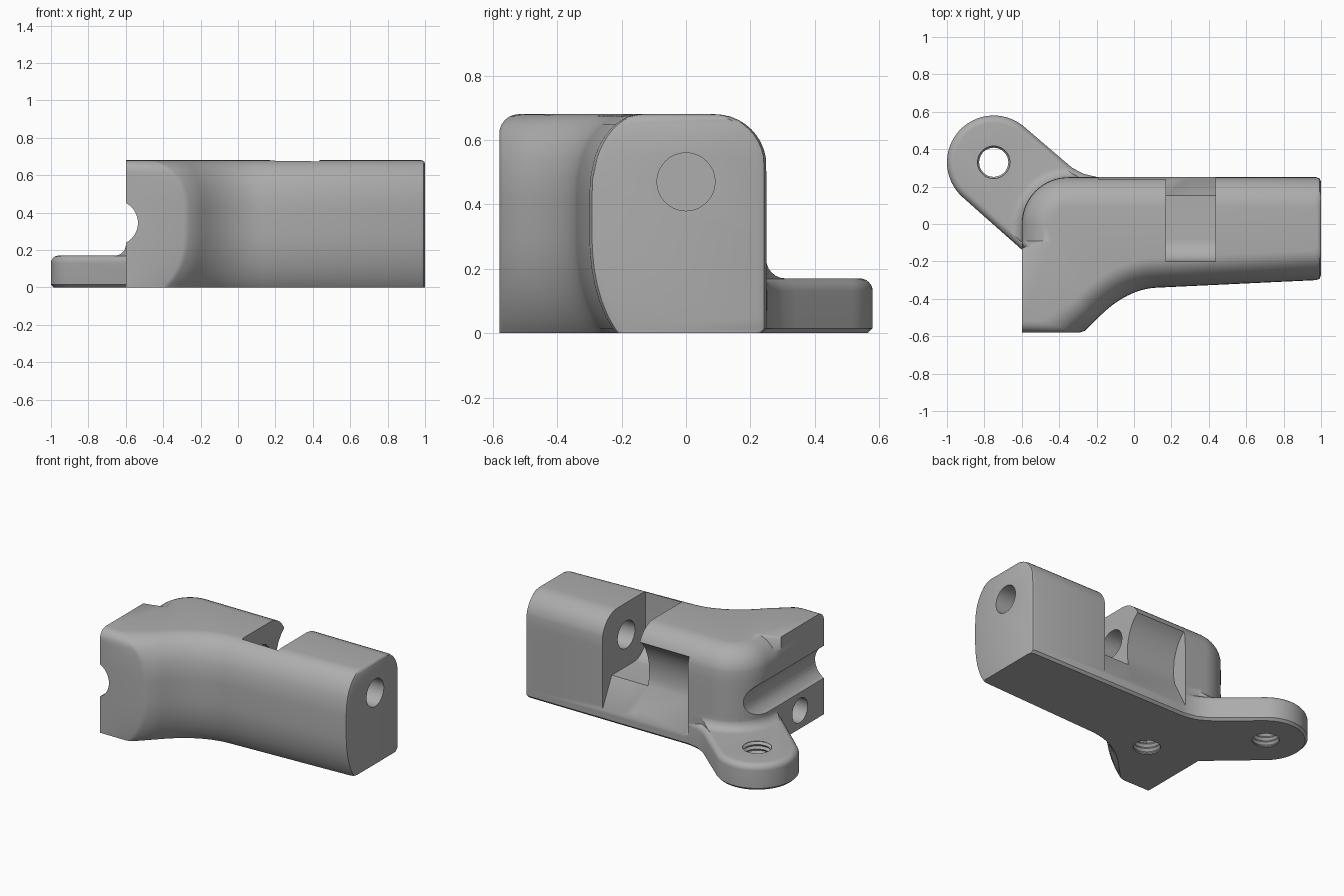
import bpy, bmesh, math
from mathutils import Vector

cube = bpy.data.objects.get("Cube")
if cube:
    bpy.data.objects.remove(cube, do_unlink=True)

grey = bpy.data.materials.new("plain grey")
grey.use_nodes = True
COLOUR = (0.42, 0.42, 0.42, 1)
grey.diffuse_color = COLOUR
grey.node_tree.nodes["Principled BSDF"].inputs["Base Color"].default_value = COLOUR
HEIGHT = 0.68


def loft(name, rings):
    """Closed solid through rings with equal point counts."""
    bm = bmesh.new()
    loops = [[bm.verts.new(p) for p in ring] for ring in rings]
    n = len(loops[0])
    for low, high in zip(loops, loops[1:]):
        for i in range(n):
            j = (i + 1) % n
            bm.faces.new((low[i], low[j], high[j], high[i]))
    bm.faces.new(loops[0][::-1])
    bm.faces.new(loops[-1])
    bmesh.ops.recalc_face_normals(bm, faces=bm.faces)
    mesh = bpy.data.meshes.new(name)
    bm.to_mesh(mesh)
    bm.free()
    mesh.materials.append(grey)
    obj = bpy.data.objects.new(name, mesh)
    bpy.context.collection.objects.link(obj)
    return obj


def combine(target, tool, operation):
    """Apply a boolean and remove the helper."""
    tool.hide_render = True
    mod = target.modifiers.new("combine", "BOOLEAN")
    mod.operation, mod.solver, mod.object = operation, "EXACT", tool
    bpy.context.view_layer.objects.active = target
    bpy.ops.object.modifier_apply(modifier=mod.name)
    bpy.data.objects.remove(tool, do_unlink=True)


def arc(cx, cy, r, start, end, steps):
    angles = [math.radians(start + (end - start) * i / steps) for i in range(steps + 1)]
    return [(cx + r * math.cos(a), cy + r * math.sin(a)) for a in angles]


def prism_x(name, profile, x0, x1):
    return loft(name, [[(x, y, z) for y, z in profile] for x in (x0, x1)])


def rounding(z, start, end, depth):
    """Elliptical inset growing from start to end."""
    t = min(max((z - start) / (end - start), 0), 1)
    return depth * (1 - math.sqrt(1 - t * t))


def body_outline(z, back, front, face, end, left=-0.6):
    """Plan ring with separate insets for each side."""
    pts = [(left, -0.58 + face), (-0.29 - front * 1.4, -0.58 + face),
           (-0.26 - front * 1.4, -0.57 + face)]
    # bend along the front side
    a, b, c = Vector((-0.2, -0.51)), Vector((-0.043, -0.345)), Vector((0.13, -0.34))
    for i in range(17):
        t = i / 16
        p = a.lerp(b, t).lerp(b.lerp(c, t), t)
        d = (b - a).lerp(c - b, t).normalized()
        pts.append((p.x - d.y * front, p.y + d.x * front))
    # far end
    pts += [(0.975 - end, -0.3 + front), (0.993 - end, -0.292 + front),
            (1 - end, -0.27 + front), (1 - end, 0.225 - back),
            (0.993 - end, 0.243 - back), (0.975 - end, 0.25 - back)]
    # rounded back corner, with the short step where its fillet stops
    pts += arc(-0.35, 0, 0.25 - back, 90, 180, 20)
    pts += [(-0.6 + back, -0.09), (left, -0.13)]
    return [(x, y, z) for x, y in pts]


# main body, with soft long edges
levels = [0, 0.015, 0.05, 0.1, 0.15, 0.2, 0.25, 0.3, 0.42, 0.48]
levels += [0.52 + 0.16 * math.sin(math.radians(a)) for a in range(9, 91, 9)]
rings = []
for z in levels:
    back = rounding(z, 0.52, HEIGHT, 0.16) + max(0, 0.015 - z)
    front = rounding(z, 0.44, HEIGHT, 0.16) + rounding(-z, -0.3, 0.05, 0.17)
    rings.append(body_outline(z, back, front, rounding(z, 0.62, HEIGHT, 0.06),
                              rounding(z, 0.66, HEIGHT, 0.02)))
body = loft("bracket_body", rings)


# mounting ear
def ear_outline(z, inset):
    s = inset * 0.7
    pts = arc(-0.75, 0.33, 0.25 - inset, 48, 229, 40)
    pts += [(-0.45 + s, -0.27 + s), (-0.25, -0.1), (-0.1, 0.12), (-0.1, 0.245 - inset),
            (-0.2, 0.252 - inset), (-0.27, 0.268 - inset), (-0.33, 0.3 - inset),
            (-0.38 - s * 0.5, 0.342 - inset)]
    return [(x, y, z) for x, y in pts]


ear_levels = [(0, 0.015), (0.015, 0)]
ear_levels += [(0.13 + 0.04 * math.sin(a), 0.04 * (1 - math.cos(a)))
               for a in (math.radians(15 * i) for i in range(7))]
ear = loft("ear", [ear_outline(z, d) for z, d in ear_levels])

# fillet between ear and body
fillet_steps = [math.radians(15 * i) for i in range(7)]
fillet_rings = [body_outline(0.12, -0.06, 0.13, 0.1, 0.1, -0.59)]
fillet_rings += [body_outline(0.23 - 0.06 * math.cos(a), -0.06 * (1 - math.sin(a)) + 0.001,
                              0.13, 0.1, 0.1, -0.59) for a in fillet_steps]
fillet = loft("fillet", fillet_rings)
clip = loft("fillet_clip", [ear_outline(z, 0.03) for z in (0.1, 0.26)])
combine(fillet, clip, "INTERSECT")
combine(body, ear, "UNION")
combine(body, fillet, "UNION")

# round groove across the left face
groove = loft("groove", [[(x, y, z) for x, z in arc(-0.655, 0.345, 0.12, 0, 352.5, 47)]
                         for y in (-0.8, 0.25)])
combine(body, groove, "DIFFERENCE")

# hollow channel in the back side
channel = [(0.4, 0.07), (0.25, 0.07), (0.152, 0.26), (0.142, 0.31), (0.14, 0.36),
           (0.146, 0.42), (0.16, 0.47), (0.182, 0.52), (0.212, 0.56), (0.235, 0.58),
           (0.4, 0.6)]
combine(body, prism_x("channel", channel, -0.19, 0.3), "DIFFERENCE")

# cross slot open to the top and back
slot = [(0.4, 0.07), (0.25, 0.07), (0.152, 0.26)]
slot += arc(-0.08, 0.38, 0.12, 270, 180, 10) + [(-0.2, 0.8), (0.4, 0.8)]
combine(body, prism_x("slot", slot, 0.17, 0.435), "DIFFERENCE")

# plain horizontal bores
for name, y, z, r, x0, x1 in [("pin_bore", 0, 0.47, 0.09, -0.15, 1.1),
                              ("side_bore", -0.33, 0.12, 0.08, -0.7, -0.3)]:
    combine(body, prism_x(name, arc(y, z, r, 0, 352.5, 47), x0, x1), "DIFFERENCE")

# threaded vertical holes
for name, x, y, top in [("ear_thread", -0.75, 0.33, 0.24), ("base_thread", -0.26, -0.19, 0.25)]:
    thread = []
    for i in range(20):
        z = -0.04 + (top + 0.04) * i / 19
        r = 0.078 if i % 2 else 0.09
        thread.append([(px, py, z) for px, py in arc(x, y, r, 0, 350, 35)])
    combine(body, loft(name, thread), "DIFFERENCE")

bpy.ops.object.select_all(action="DESELECT")
body.select_set(True)
bpy.context.view_layer.objects.active = body
bpy.ops.object.shade_smooth_by_angle(angle=math.radians(32))
